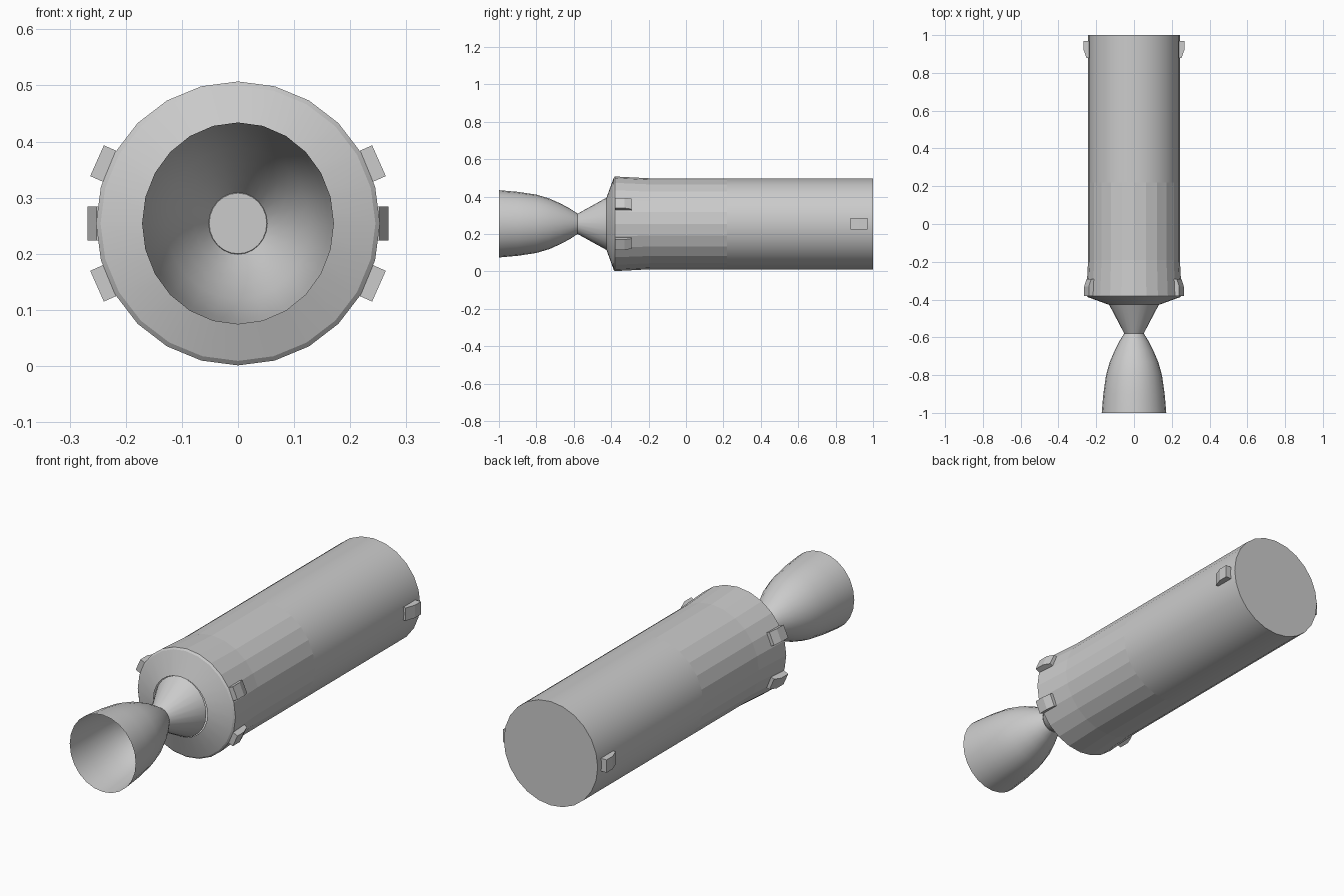
import bpy, bmesh, math
from mathutils import Matrix, Vector

if "Cube" in bpy.data.objects:
    bpy.data.objects.remove(bpy.data.objects["Cube"], do_unlink=True)

AXIS_Z = 0.254
SIDES = 24

metal = bpy.data.materials.new("plain_grey")
metal.use_nodes = True
GREY = (0.6, 0.6, 0.6, 1)
metal.diffuse_color = GREY
metal.node_tree.nodes["Principled BSDF"].inputs["Base Color"].default_value = GREY


def finish(name, bm, smooth=None):
    mesh = bpy.data.meshes.new(name)
    bm.to_mesh(mesh)
    bm.free()
    mesh.materials.append(metal)
    obj = bpy.data.objects.new(name, mesh)
    bpy.context.collection.objects.link(obj)
    if smooth:
        bpy.ops.object.select_all(action="DESELECT")
        obj.select_set(True)
        bpy.context.view_layer.objects.active = obj
        bpy.ops.object.shade_smooth_by_angle(angle=math.radians(smooth))
    return obj


def lathe(name, profile, x_scale=1.0, cap_start=False, cap_end=False, smooth=None):
    """Revolve (y, radius) points, listed from front to back, about the long axis."""
    bm = bmesh.new()
    rings = []
    for y, r in profile:
        angles = [math.tau * i / SIDES for i in range(SIDES)]
        rings.append([bm.verts.new((r * x_scale * math.sin(a), y, AXIS_Z + r * math.cos(a)))
                      for a in angles])
    for a, b in zip(rings, rings[1:]):
        for i in range(SIDES):
            j = (i + 1) % SIDES
            bm.faces.new((a[i], b[i], b[j], a[j]))
    if cap_start:
        bm.faces.new(rings[0])
    if cap_end:
        bm.faces.new(rings[-1][::-1])
    return finish(name, bm, smooth)


def block(name, angle, tall_y, bend_y, low_y, outer, low, width=0.06):
    """Wedge block on the hull: full height at tall_y, sloping down to low_y."""
    base = 0.225
    outline = [(base, tall_y), (outer, tall_y), (outer, bend_y), (low, low_y), (base, low_y)]
    turn = Matrix.Translation((0, 0, AXIS_Z)) @ Matrix.Rotation(-angle, 4, "Y")
    bm = bmesh.new()
    sides = [[bm.verts.new(turn @ Vector((r, y, s * width / 2))) for r, y in outline]
             for s in (-1, 1)]
    bm.faces.new(sides[0])
    bm.faces.new(sides[1][::-1])
    for i in range(len(outline)):
        j = (i + 1) % len(outline)
        bm.faces.new((sides[0][i], sides[1][i], sides[1][j], sides[0][j]))
    bmesh.ops.recalc_face_normals(bm, faces=bm.faces)
    return finish(name, bm)


# Hull sections
lathe("flared_skirt", [(-0.38, 0.253), (-0.19, 0.243), (0.22, 0.243)])
lathe("middle_section", [(0.22, 0.243), (0.6, 0.243)], smooth=30)
lathe("rear_section", [(0.6, 0.243), (1.0, 0.243)], cap_end=True, smooth=30)

# Front closure and engine
lathe("skirt_closure", [(-0.425, 0.14), (-0.387, 0.245), (-0.38, 0.253)], smooth=20)
lathe("engine_cone", [(-0.58, 0.054), (-0.425, 0.14)], x_scale=0.95, cap_start=True, smooth=30)
lathe("engine_bell", [(-1.0, 0.18), (-0.9, 0.171), (-0.8, 0.156), (-0.73, 0.135),
                      (-0.67, 0.108), (-0.62, 0.081), (-0.58, 0.055)], x_scale=0.95, smooth=30)

# Hull blocks: four around the skirt, two at the rear
for side, mirror in (("left", False), ("right", True)):
    for level, tilt in (("upper", 24), ("lower", -24)):
        angle = math.radians(180 - tilt if mirror else tilt)
        block(f"{level}_{side}_skirt_block", angle, -0.38, -0.33, -0.292, 0.275, 0.262)
    block(f"{side}_rear_block", math.pi if mirror else 0, 0.97, 0.925, 0.88, 0.268, 0.252)
